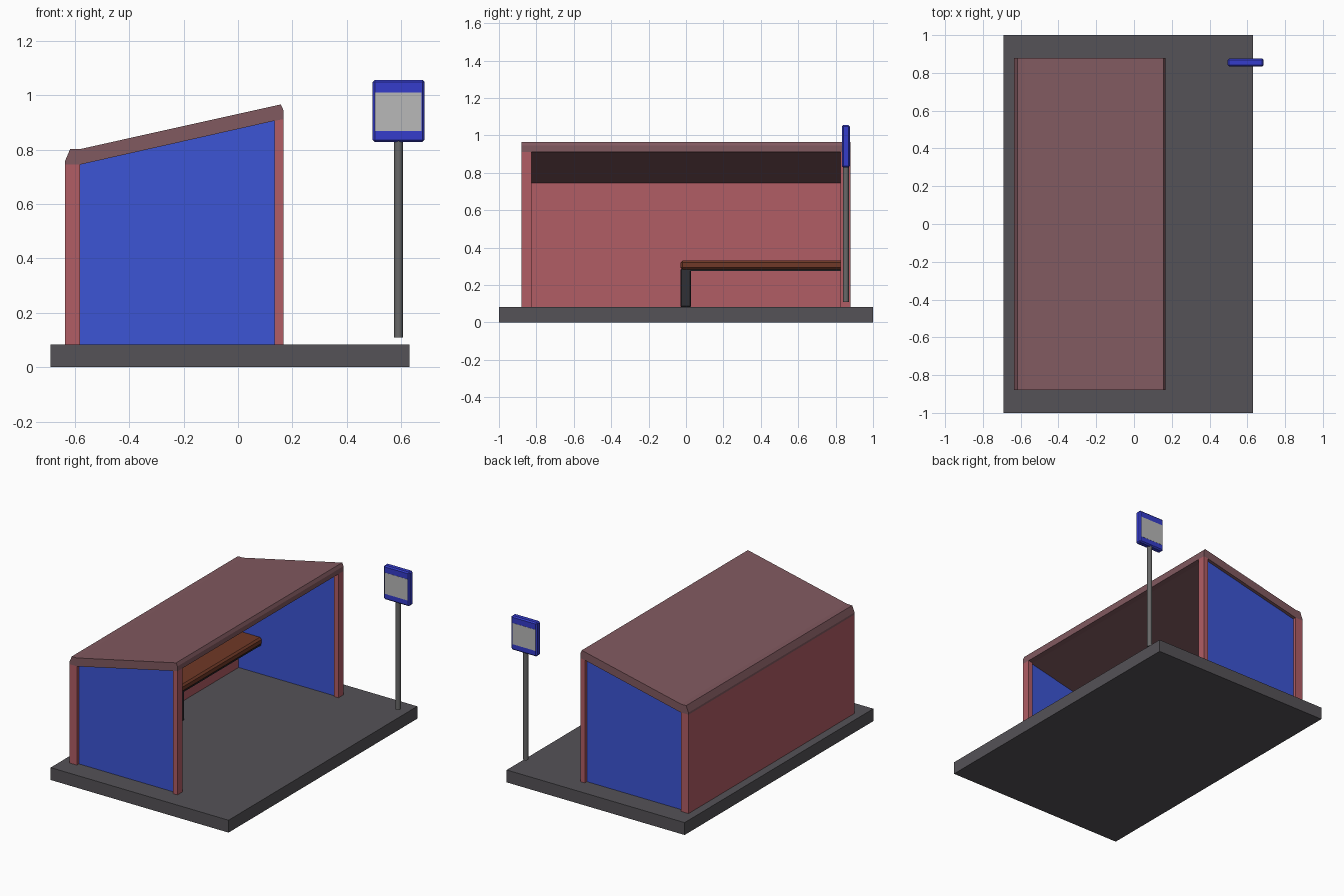
import bpy, bmesh

if "Cube" in bpy.data.objects:
    bpy.data.objects.remove(bpy.data.objects["Cube"])


def material(name, rgb):
    m = bpy.data.materials.new(name)
    m.diffuse_color = (*rgb, 1)
    m.use_nodes = True
    m.node_tree.nodes["Principled BSDF"].inputs["Base Color"].default_value = m.diffuse_color
    return m


RED = material("red paint", (0.44, 0.11, 0.13))
ROOF = material("roof paint", (0.22, 0.10, 0.115))
BLUE = material("blue panel", (0.045, 0.09, 0.66))
SIGN = material("sign blue", (0.035, 0.045, 0.60))
ASPHALT = material("dark grey", (0.09, 0.085, 0.095))
WOOD = material("brown wood", (0.16, 0.04, 0.02))
BLACK = material("black metal", (0.03, 0.03, 0.035))
STEEL = material("steel grey", (0.14, 0.14, 0.14))
PAPER = material("light grey", (0.48, 0.48, 0.48))


def extrude(name, profile, y0, y1, mat, bevel=0):
    """Extrude an x-z profile along y, with an optional chamfer."""
    bm = bmesh.new()
    face = bm.faces.new([bm.verts.new((x, y0, z)) for x, z in profile])
    ext = bmesh.ops.extrude_face_region(bm, geom=[face])["geom"]
    verts = [g for g in ext if isinstance(g, bmesh.types.BMVert)]
    bmesh.ops.translate(bm, verts=verts, vec=(0, y1 - y0, 0))
    bmesh.ops.recalc_face_normals(bm, faces=bm.faces[:])
    if bevel:
        bmesh.ops.bevel(bm, geom=bm.edges[:], offset=bevel, segments=1,
                        affect='EDGES', profile=0.5)
    me = bpy.data.meshes.new(name)
    bm.to_mesh(me)
    bm.free()
    me.materials.append(mat)
    ob = bpy.data.objects.new(name, me)
    bpy.context.collection.objects.link(ob)
    return ob


def box(name, x0, x1, y0, y1, z0, z1, mat, bevel=0):
    return extrude(name, [(x0, z0), (x1, z0), (x1, z1), (x0, z1)],
                   y0, y1, mat, bevel)


# Pavement slab
box("pavement", -0.69, 0.63, -1, 1, 0, 0.083, ASPHALT)

# Back wall and sloping roof
box("back_wall", -0.635, -0.58, -0.88, 0.88, 0.083, 0.746, RED)
extrude("roof", [(-0.635, 0.745), (-0.58, 0.745), (0.135, 0.906),
                 (0.167, 0.912), (0.167, 0.945), (0.157, 0.966),
                 (-0.58, 0.802), (-0.617, 0.802), (-0.635, 0.76)],
        -0.88, 0.88, ROOF)

# Front posts and slanted side panels
for side, s in (("near", -1), ("far", 1)):
    extrude(side + "_post", [(0.135, 0.083), (0.167, 0.083),
                             (0.167, 0.912), (0.135, 0.906)],
            s * 0.825, s * 0.88, RED)
    extrude(side + "_side_panel", [(-0.58, 0.083), (0.135, 0.083),
                                   (0.135, 0.906), (-0.58, 0.745)],
            s * 0.835, s * 0.858, BLUE)

# Bench
box("bench_seat", -0.59, -0.405, -0.03, 0.84, 0.282, 0.332, WOOD, 0.012)
box("bench_rail", -0.58, -0.415, -0.025, 0.835, 0.275, 0.286, BLACK)
box("bench_leg", -0.58, -0.415, -0.03, 0.027, 0.083, 0.285, BLACK, 0.005)

# Bus stop sign on a pole
bpy.ops.mesh.primitive_cylinder_add(vertices=16, radius=0.016, depth=0.73,
                                    location=(0.59, 0.855, 0.475))
pole = bpy.context.object
pole.name = "sign_pole"
pole.data.materials.append(STEEL)
bpy.ops.object.shade_smooth_by_angle()
box("sign_board", 0.495, 0.686, 0.834, 0.876, 0.828, 1.056, SIGN, 0.008)
for name, y in (("front_notice", 0.833), ("back_notice", 0.875)):
    box(name, 0.504, 0.675, y, y + 0.002, 0.868, 1.01, PAPER)
